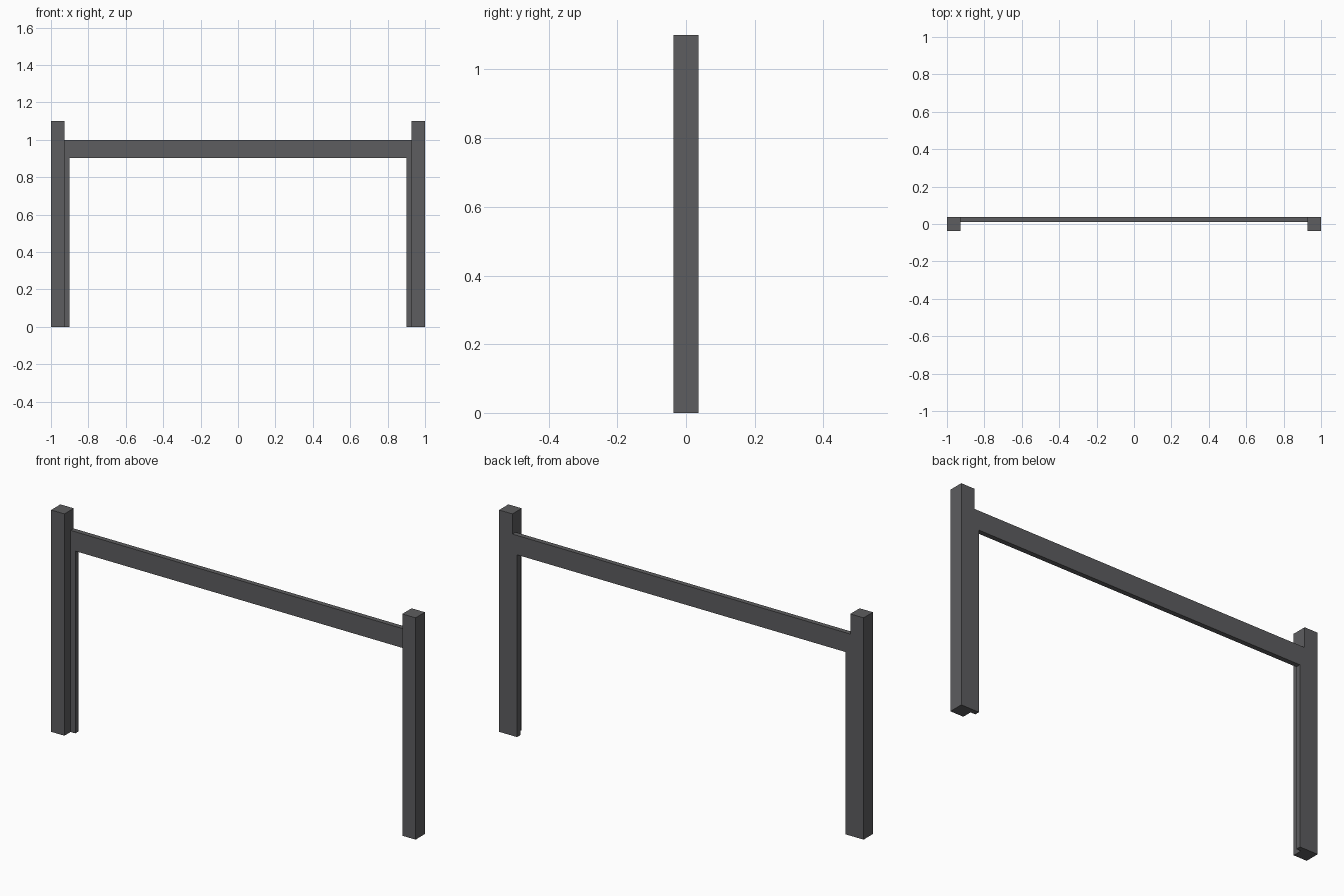
import bpy, bmesh

if "Cube" in bpy.data.objects:
    bpy.data.objects.remove(bpy.data.objects["Cube"])

dark = bpy.data.materials.new("dark_paint")
dark.diffuse_color = (0.11, 0.11, 0.115, 1)
dark.use_nodes = True
dark.node_tree.nodes["Principled BSDF"].inputs["Base Color"].default_value = dark.diffuse_color

HALF_DEPTH = 0.0365   # half the depth of the posts
INNER = 0.927         # inner face of the posts


def extrude_profile(name, profile, y0, y1):
    """Extrude a front-view (x, z) outline from y0 back to y1."""
    bm = bmesh.new()
    face = bm.faces.new([bm.verts.new((x, y0, z)) for x, z in profile])
    grown = bmesh.ops.extrude_face_region(bm, geom=[face])["geom"]
    verts = [g for g in grown if isinstance(g, bmesh.types.BMVert)]
    bmesh.ops.translate(bm, vec=(0, y1 - y0, 0), verts=verts)
    bmesh.ops.recalc_face_normals(bm, faces=bm.faces)
    mesh = bpy.data.meshes.new(name)
    bm.to_mesh(mesh)
    bm.free()
    mesh.materials.append(dark)
    obj = bpy.data.objects.new(name, mesh)
    bpy.context.collection.objects.link(obj)
    return obj


# Square posts at both ends
for side, s in (("left", -1), ("right", 1)):
    outline = [(s * INNER, 0), (s, 0), (s, 1.1), (s * INNER, 1.1)]
    extrude_profile(side + "_post", outline, -HALF_DEPTH, HALF_DEPTH)

# Thin top rail with narrow stop strips down the posts, flush with the back
half = [(INNER, 1.0), (INNER, 0), (0.901, 0), (0.901, 0.904)]
outline = half + [(-x, z) for x, z in reversed(half)]
extrude_profile("rail_and_stops", outline, 0.012, HALF_DEPTH)
